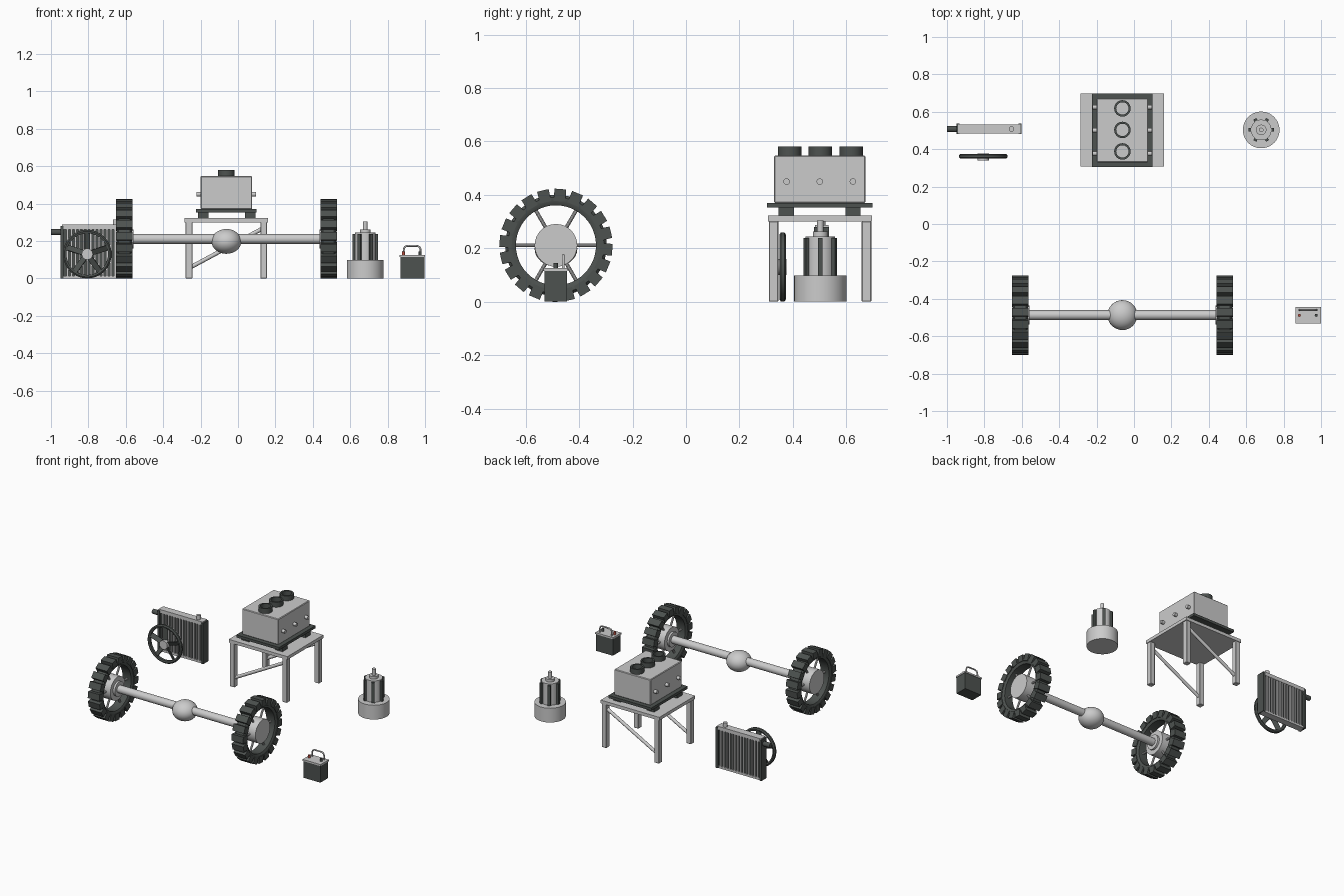
import bpy, math
from mathutils import Vector, Matrix

if "Cube" in bpy.data.objects:
    bpy.data.objects.remove(bpy.data.objects["Cube"])


def material(name, rgb):
    m = bpy.data.materials.new(name)
    m.diffuse_color = (*rgb, 1)
    m.use_nodes = True
    m.node_tree.nodes["Principled BSDF"].inputs["Base Color"].default_value = m.diffuse_color
    return m


DARK = material("dark_rubber", (0.075, 0.085, 0.08))
RED = material("red_terminal", (0.5, 0.08, 0.05))


def finish(name, mat, bevel=0, smooth=False):
    o = bpy.context.object
    o.name = name
    if mat:
        o.data.materials.append(mat)
    if bevel:
        b = o.modifiers.new("bevel", 'BEVEL')
        b.width, b.segments = bevel, 1
    if smooth:
        bpy.ops.object.shade_smooth_by_angle(angle=math.radians(35))
    return o


def box(name, lo, hi, mat=None, bevel=0):
    lo, hi = Vector(lo), Vector(hi)
    bpy.ops.mesh.primitive_cube_add(size=1, location=(lo + hi) / 2)
    bpy.context.object.scale = hi - lo
    bpy.ops.object.transform_apply(location=False, rotation=False, scale=True)
    return finish(name, mat, bevel)


def rod(name, a, b, r, mat=None, n=24):
    a, b = Vector(a), Vector(b)
    bpy.ops.mesh.primitive_cylinder_add(vertices=n, radius=r, depth=(b - a).length, location=(a + b) / 2)
    bpy.context.object.rotation_euler = (b - a).to_track_quat('Z', 'Y').to_euler()
    return finish(name, mat, smooth=True)


def lathe(name, profile, center, axis='Z', mat=None, n=40, closed=False):
    """Revolve (radius, height) points; a closed profile makes a ring."""
    k = len(profile)
    verts = [(r * math.cos(2 * math.pi * i / n), r * math.sin(2 * math.pi * i / n), h)
             for i in range(n) for r, h in profile]
    faces = [(i * k + j, ((i + 1) % n) * k + j, ((i + 1) % n) * k + (j + 1) % k, i * k + (j + 1) % k)
             for i in range(n) for j in range(k if closed else k - 1)]
    if not closed:
        faces += [tuple(i * k for i in reversed(range(n))), tuple(i * k + k - 1 for i in range(n))]
    me = bpy.data.meshes.new(name)
    me.from_pydata(verts, [], faces)
    o = bpy.data.objects.new(name, me)
    bpy.context.collection.objects.link(o)
    bpy.ops.object.select_all(action='DESELECT')
    bpy.context.view_layer.objects.active = o
    o.select_set(True)
    bpy.ops.object.mode_set(mode='EDIT')
    bpy.ops.mesh.select_all(action='SELECT')
    bpy.ops.mesh.normals_make_consistent()
    bpy.ops.object.mode_set(mode='OBJECT')
    o.location = center
    o.rotation_euler = {'Z': (0, 0, 0), 'X': (0, math.pi / 2, 0), 'Y': (math.pi / 2, 0, 0)}[axis]
    return finish(name, mat, smooth=True)


# Axle, differential and two lugged wheels
AX, AY, AZ = -0.062, -0.487, 0.211
rod("axle_tube", (AX - 0.55, AY, AZ), (AX + 0.55, AY, AZ), 0.026)
bpy.ops.mesh.primitive_uv_sphere_add(segments=32, ring_count=16, radius=0.08, location=(AX, AY, 0.198))
bpy.context.object.scale = (1, 1, 0.83)
finish("differential", None, smooth=True)
for s, side in ((-1, "left"), (1, "right")):
    c = Vector((AX + s * 0.546, AY, AZ))
    lathe(side + "_tyre", [(0.15, -0.032), (0.165, -0.04), (0.18, -0.04), (0.19, -0.03),
                           (0.19, 0.03), (0.18, 0.04), (0.165, 0.04), (0.15, 0.032)],
          c, 'X', DARK, 48, True)
    rod(side + "_hub", c - Vector((0.035, 0, 0)), c + Vector((0.045 * s + 0.0, 0, 0)), 0.08, n=32) \
        if s > 0 else rod(side + "_hub", c + Vector((0.035, 0, 0)), c - Vector((0.045, 0, 0)), 0.08, n=32)
    rod(side + "_hub_collar", c - Vector((s * 0.03, 0, 0)), c - Vector((s * 0.048, 0, 0)), 0.05)
    for i in range(6):
        a = math.pi * i / 3
        d = Vector((0, math.cos(a), math.sin(a)))
        rod(f"{side}_spoke_{i}", c + d * 0.07, c + d * 0.157, 0.007, n=10)
    for i in range(20):
        a = 2 * math.pi * (i + 0.25) / 20
        lug = box(f"{side}_lug_{i}", (-0.044, -0.022, -0.023), (0.044, 0.022, 0.023), DARK)
        lug.location = c + Vector((0, math.sin(a), math.cos(a))) * 0.1885
        lug.rotation_euler = (-a, 0, 0)

# Engine stand
X0, X1, Y0, Y1 = -0.285, 0.16, 0.307, 0.697
box("stand_top", (X0, Y0, 0.3), (X1, Y1, 0.322))
for x in (X0 + 0.005, X1 - 0.041):
    for y in (Y0 + 0.003, Y1 - 0.039):
        box("stand_leg", (x, y, 0), (x + 0.036, y + 0.036, 0.302), bevel=0.003)
for y in (Y0 + 0.021, Y1 - 0.021):
    rod("stand_brace", (X0 + 0.023, y, 0.055), (X1 - 0.023, y, 0.27), 0.011, n=12)

# Engine block with mounts, flange, side plugs and three cylinders
for x in (-0.215, 0.037):
    for y in (0.347, 0.597):
        box("engine_mount", (x, y, 0.32), (x + 0.057, y + 0.057, 0.355), DARK)
box("engine_flange", (-0.225, 0.304, 0.352), (0.1, 0.698, 0.37), DARK)
box("engine_block", (-0.2, 0.33, 0.37), (0.075, 0.672, 0.547), bevel=0.004)
for i, y in enumerate((0.388, 0.503, 0.618)):
    lathe(f"cylinder_sleeve_{i}", [(0.033, 0.54), (0.033, 0.581), (0.044, 0.581), (0.044, 0.54)],
          (-0.062, y, 0), 'Z', DARK, 32, True)
for y in (0.377, 0.501, 0.625):
    rod("side_plug", (-0.222, y, 0.45), (0.097, y, 0.45), 0.012, n=16)

# Ribbed motor
MX, MY = 0.68, 0.503
lathe("motor_base", [(0.098, 0), (0.098, 0.098)], (MX, MY, 0))
lathe("motor_body", [(0.055, 0.09), (0.055, 0.245), (0.028, 0.245), (0.028, 0.262),
                     (0.012, 0.262), (0.012, 0.305)], (MX, MY, 0))
for i in range(6):
    a = math.pi * i / 3
    rib = box(f"motor_rib_{i}", (-0.013, -0.009, -0.07), (0.013, 0.009, 0.07), DARK)
    rib.location = (MX + 0.055 * math.cos(a), MY + 0.055 * math.sin(a), 0.168)
    rib.rotation_euler = (0, 0, a)

# Radiator: tanks, dark core, fins, hose and filler
RX0, RX1, RY = -0.942, -0.607, 0.508
box("radiator_core", (RX0 + 0.005, RY - 0.014, 0.01), (RX1 - 0.005, RY + 0.014, 0.275), DARK)
box("radiator_top_tank", (RX0, RY - 0.025, 0.262), (RX1, RY + 0.025, 0.287))
box("radiator_bottom_tank", (RX0, RY - 0.023, 0), (RX1, RY + 0.023, 0.014))
for x in (RX0 - 0.006, RX1 - 0.01):
    box("radiator_side", (x, RY - 0.028, 0), (x + 0.016, RY + 0.028, 0.28), DARK)
for i in range(14):
    x = RX0 + 0.03 + i * (RX1 - RX0 - 0.06) / 13
    box(f"radiator_fin_{i}", (x - 0.005, RY - 0.023, 0.01), (x + 0.005, RY + 0.023, 0.265))
rod("radiator_hose", (-1, RY, 0.247), (-0.93, RY, 0.247), 0.016, DARK)
rod("radiator_filler", (-0.655, RY, 0.28), (-0.655, RY, 0.315), 0.014)

# Fan
FX, FY, FZ = -0.806, 0.362, 0.13
lathe("fan_ring", [(0.111, -0.009), (0.122, -0.012), (0.13, -0.006), (0.13, 0.006),
                   (0.122, 0.012), (0.111, 0.009)], (FX, FY, FZ), 'Y', DARK, 40, True)
rod("fan_hub", (FX, FY - 0.022, FZ), (FX, FY + 0.014, FZ), 0.03)
for i in range(5):
    a = 2 * math.pi * i / 5
    blade = box(f"fan_blade_{i}", (-0.016, -0.003, 0.022), (0.016, 0.003, 0.116), DARK)
    blade.matrix_world = (Matrix.Translation((FX, FY, FZ)) @ Matrix.Rotation(a, 4, 'Y')
                          @ Matrix.Rotation(0.5, 4, 'Z')
                          @ Matrix.Translation((0, 0, 0.069)))

# Battery with lid, terminals and bent handle
box("battery_case", (0.868, -0.53, 0), (0.997, -0.446, 0.115), DARK)
box("battery_lid", (0.864, -0.533, 0.115), (1.0, -0.443, 0.126))
for x, m in ((0.884, RED), (0.974, DARK)):
    rod("battery_terminal", (x, -0.488, 0.12), (x, -0.488, 0.145), 0.008, m, 16)
cu = bpy.data.curves.new("battery_handle", 'CURVE')
cu.dimensions, cu.bevel_depth, cu.bevel_resolution = '3D', 0.005, 2
cu.use_fill_caps = True
sp = cu.splines.new('POLY')
pts = [(-0.046, 0.12), (-0.045, 0.155), (-0.04, 0.168), (-0.028, 0.174),
       (0.028, 0.174), (0.04, 0.168), (0.045, 0.155), (0.046, 0.12)]
sp.points.add(len(pts) - 1)
for p, (x, z) in zip(sp.points, pts):
    p.co = (0.931 + x, -0.46, z, 1)
bpy.context.collection.objects.link(bpy.data.objects.new("battery_handle", cu))
